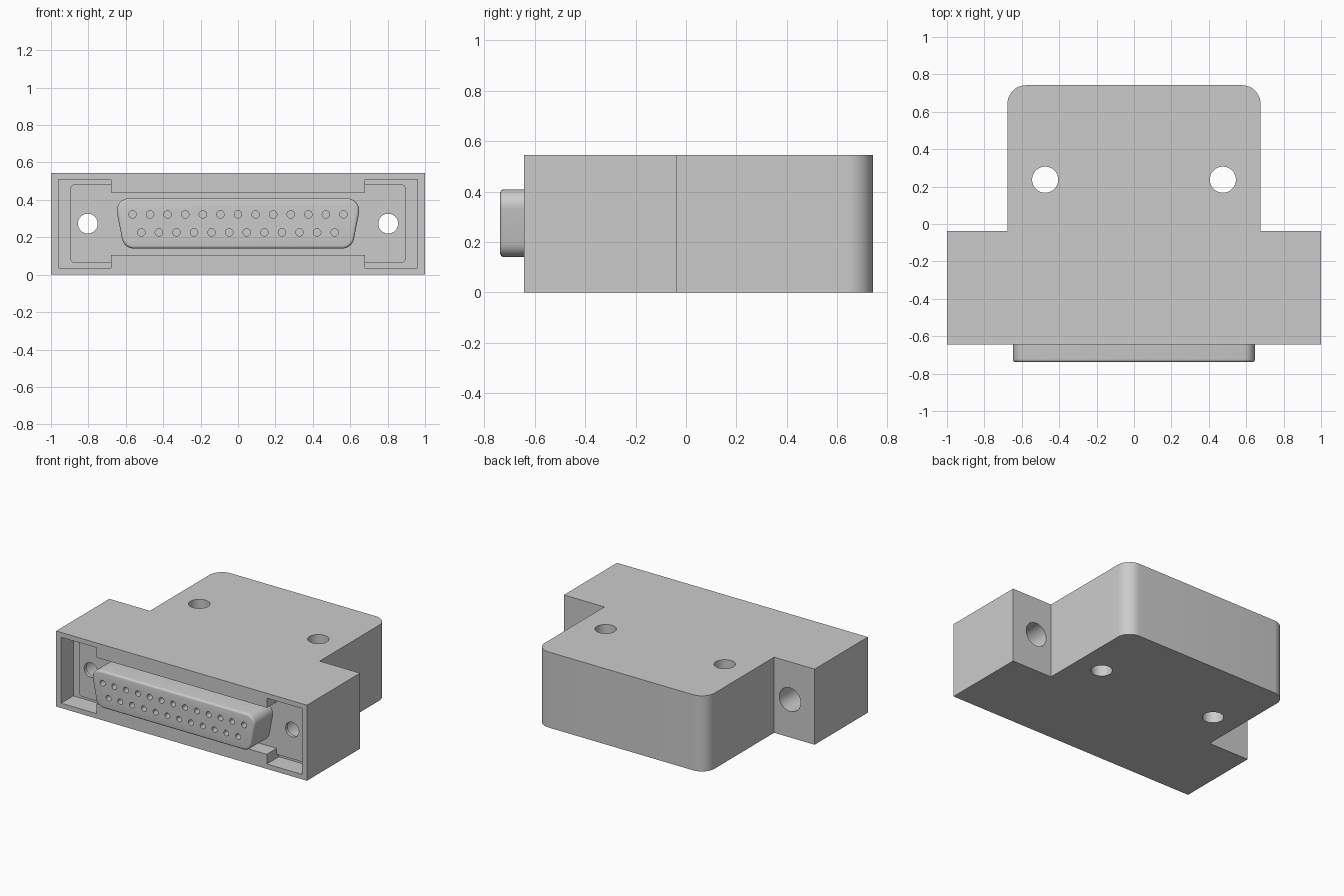
import bpy, bmesh, math
from mathutils import Vector

if "Cube" in bpy.data.objects:
    bpy.data.objects.remove(bpy.data.objects["Cube"])


def rounded(pts, radii, seg=8):
    """Round each corner of a 2D polygon with its own radius."""
    out, n = [], len(pts)
    for i in range(n):
        p = Vector(pts[i])
        r = radii[i] if isinstance(radii, (list, tuple)) else radii
        if r == 0:
            out.append(p)
            continue
        a = (Vector(pts[i - 1]) - p).normalized()
        b = (Vector(pts[(i + 1) % n]) - p).normalized()
        half = a.angle(b) / 2
        centre = p + (a + b).normalized() * r / math.sin(half)
        d0 = p + a * r / math.tan(half) - centre
        d1 = p + b * r / math.tan(half) - centre
        sweep = math.pi - 2 * half
        for k in range(seg + 1):
            t = k / seg
            v = (d0 * math.sin((1 - t) * sweep) + d1 * math.sin(t * sweep)) / math.sin(sweep)
            out.append(centre + v)
    return out


def rect(x0, x1, v0, v1):
    return [(x0, v0), (x1, v0), (x1, v1), (x0, v1)]


def circle(x, v, r, n=32):
    return [(x + r * math.cos(math.tau * i / n), v + r * math.sin(math.tau * i / n)) for i in range(n)]


def prism(name, profiles, lo, hi, axis, front_bevel=0):
    """Extrude 2D profiles from lo to hi along y or z."""
    bm = bmesh.new()
    for prof in profiles:
        place = (lambda p, d: (p[0], d, p[1])) if axis == 'y' else (lambda p, d: (p[0], p[1], d))
        a = [bm.verts.new(place(p, lo)) for p in prof]
        b = [bm.verts.new(place(p, hi)) for p in prof]
        cap = bm.faces.new(a)
        bm.faces.new(b[::-1])
        for i in range(len(a)):
            j = (i + 1) % len(a)
            bm.faces.new((a[j], a[i], b[i], b[j]))
    bmesh.ops.recalc_face_normals(bm, faces=bm.faces)
    if front_bevel:
        bmesh.ops.bevel(bm, geom=list(cap.edges), offset=front_bevel, segments=4,
                        profile=0.5, affect='EDGES')
    mesh = bpy.data.meshes.new(name)
    bm.to_mesh(mesh)
    bm.free()
    obj = bpy.data.objects.new(name, mesh)
    bpy.context.collection.objects.link(obj)
    return obj


def select_only(obj):
    bpy.ops.object.select_all(action='DESELECT')
    obj.select_set(True)
    bpy.context.view_layer.objects.active = obj


def cut(obj, cutter):
    select_only(obj)
    mod = obj.modifiers.new("cut", 'BOOLEAN')
    mod.object, mod.operation, mod.solver = cutter, 'DIFFERENCE', 'EXACT'
    bpy.ops.object.modifier_apply(modifier=mod.name)
    bpy.data.objects.remove(cutter)


FRONT, FLOOR, FLANGE, TIP = -0.643, -0.505, -0.53, -0.738
TOP, MID = 0.545, 0.273
SCREW_X = 0.803

# T-shaped housing with rounded rear corners
outline = [(-1, FRONT), (1, FRONT), (1, -0.037), (0.677, -0.037),
           (0.677, 0.742), (-0.677, 0.742), (-0.677, -0.037), (-1, -0.037)]
housing = prism("housing", [rounded(outline, [0, 0, 0, 0, 0.1, 0.1, 0, 0], 12)], 0, TOP, 'z')

# Front recess: tall ends joined by a narrower middle
w, e = 0.96, 0.68
recess = [(-w, 0.035), (-e, 0.035), (-e, 0.105), (e, 0.105), (e, 0.035), (w, 0.035),
          (w, 0.51), (e, 0.51), (e, 0.44), (-e, 0.44), (-e, 0.51), (-w, 0.51)]
cut(housing, prism("recess_cutter", [recess], FRONT - 0.1, FLOOR, 'y'))

# Screw clearance bores and vertical fixing holes
cut(housing, prism("bore_cutter", [circle(s * SCREW_X, MID, 0.085) for s in (-1, 1)], -0.6, 0.1, 'y'))
cut(housing, prism("fixing_cutter", [circle(s * 0.475, 0.237, 0.07) for s in (-1, 1)], -0.1, 0.7, 'z'))

# Connector mounting flange with screw holes
flange = prism("connector_flange", [rounded(rect(-0.898, 0.898, 0.062, 0.485), 0.03)], FLANGE, FLOOR, 'y')
cut(flange, prism("screw_cutter", [circle(s * SCREW_X, MID, 0.053) for s in (-1, 1)], -0.6, -0.4, 'y'))

# D-shaped connector nose with two rows of pin sockets
d_shape = [(-0.61, 0.14), (0.61, 0.14), (0.662, 0.408), (-0.662, 0.408)]
nose = prism("connector_nose", [rounded(d_shape, 0.065)], TIP, FLANGE + 0.01, 'y', 0.015)
pitch = 0.094
sockets = [circle((i - 6) * pitch, 0.322, 0.02, 20) for i in range(13)]
sockets += [circle((i - 5.5) * pitch, 0.226, 0.02, 20) for i in range(12)]
cut(nose, prism("socket_cutter", sockets, TIP - 0.1, TIP + 0.12, 'y'))

for part in (housing, flange, nose):
    select_only(part)
    bpy.ops.object.shade_smooth_by_angle(angle=math.radians(30))
